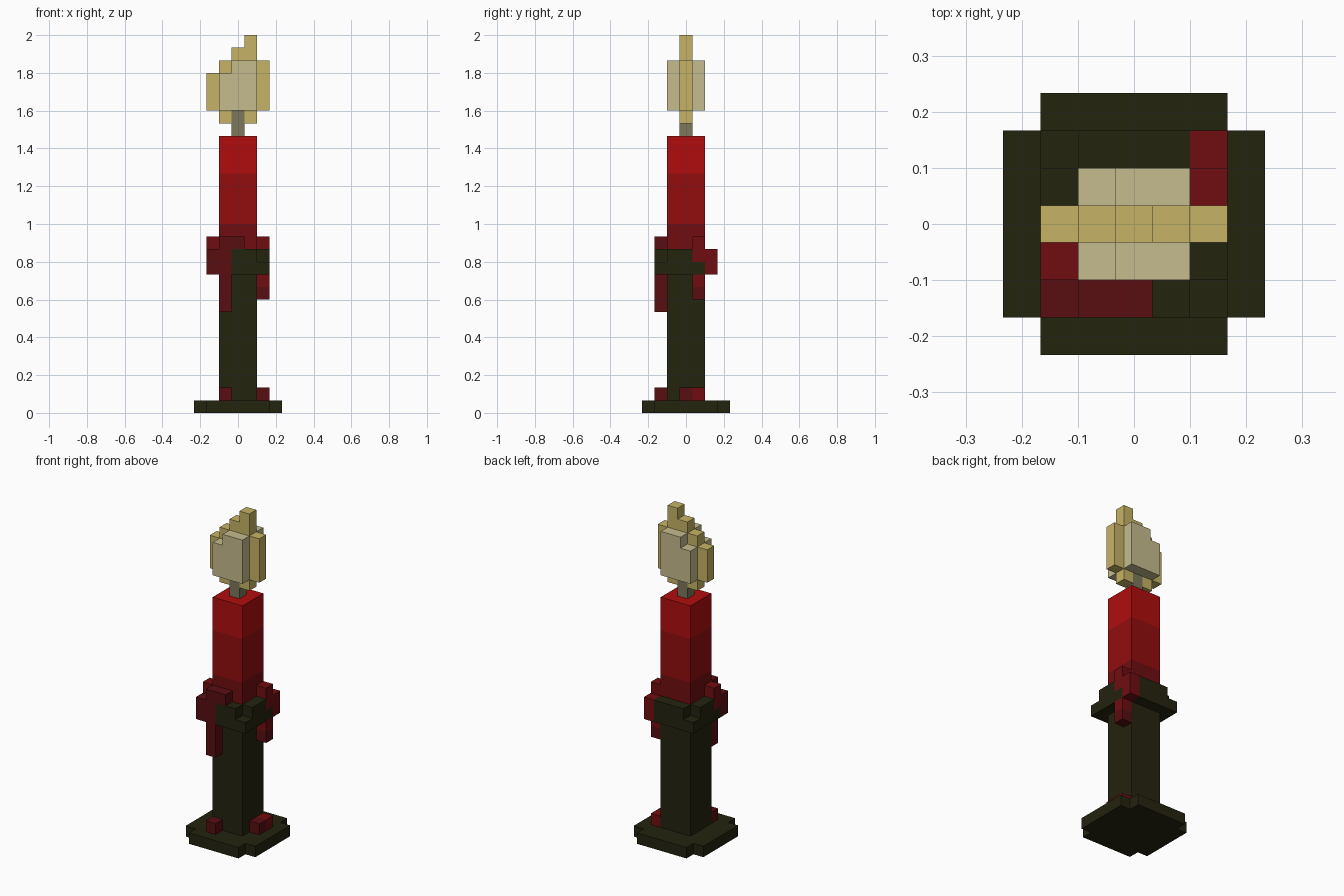
import bpy
import bmesh
from mathutils import Vector

UNIT = 2 / 30  # edge length of one cube cell

old_cube = bpy.data.objects.get("Cube")
if old_cube:
    bpy.data.objects.remove(old_cube, do_unlink=True)


def material(name, hex_colour):
    """Make a flat material from a display colour."""
    channels = [int(hex_colour[i:i + 2], 16) / 255 for i in (0, 2, 4)]
    linear = [c / 12.92 if c < 0.04 else ((c + 0.055) / 1.055) ** 2.4 for c in channels]
    mat = bpy.data.materials.new(name)
    mat.use_nodes = True
    mat.diffuse_color = (*linear, 1)
    shader = mat.node_tree.nodes["Principled BSDF"]
    shader.inputs["Base Color"].default_value = (*linear, 1)
    shader.inputs["Roughness"].default_value = 0.9
    return mat


def cells(*boxes):
    """Fill boxes given as (x range), (y range), (z range), ends included."""
    return {(x, y, z)
            for xs, ys, zs in boxes
            for x in range(xs[0], xs[1] + 1)
            for y in range(ys[0], ys[1] + 1)
            for z in range(zs[0], zs[1] + 1)}


def build(name, mat, filled):
    """Skin a set of cube cells, keeping only the outer faces."""
    bm = bmesh.new()
    for cell in filled:
        centre = Vector(cell) + Vector((0, 0, 0.5))
        for axis in range(3):
            for sign in (-1, 1):
                normal = Vector((0, 0, 0))
                normal[axis] = sign
                if tuple(int(a + b) for a, b in zip(cell, normal)) in filled:
                    continue
                u = Vector((0, 0, 0))
                u[(axis + 1) % 3] = 0.5
                v = normal.cross(u)
                middle = centre + normal / 2
                corners = (middle - u - v, middle + u - v, middle + u + v, middle - u + v)
                bm.faces.new([bm.verts.new(c * UNIT) for c in corners])
    bmesh.ops.remove_doubles(bm, verts=bm.verts, dist=UNIT / 100)
    mesh = bpy.data.meshes.new(name)
    bm.to_mesh(mesh)
    bm.free()
    mesh.materials.append(mat)
    obj = bpy.data.objects.new(name, mesh)
    bpy.context.collection.objects.link(obj)
    return obj


iron = material("dark iron", "24230f")
red_bright = material("bright red wax", "b00d0d")
red_mid = material("middle red wax", "920d0f")
red_deep = material("deep red wax", "700d10")
red_dark = material("dark red wax", "580d11")
wick_grey = material("wick grey", "7c775c")
flame_gold = material("flame gold", "c6b466")
flame_pale = material("flame pale", "c6bc8e")

CORE = (-1, 1)
WIDE = (-2, 2)
MID = (0, 0)
FRONT = (-2, -2)  # outermost row on the front or right side
EDGE = (2, 2)     # outermost row on the back or left side

# Wax that ran over the collar
front_wax = cells((FRONT, FRONT, (11, 12)),
                  ((-1, -1), FRONT, (8, 13)),
                  (MID, FRONT, (13, 13)))
side_wax = cells((FRONT, (-1, -1), (12, 13)),
                 (EDGE, (1, 1), (12, 13)),
                 (EDGE, EDGE, (11, 12)),
                 (EDGE, (1, 1), (10, 10)))
build("front_wax_drip", red_dark, front_wax)
build("side_wax_drips", red_deep, side_wax)
build("side_drip_tip", red_dark, cells((EDGE, (1, 1), (9, 9))))

# Holder: stepped base, square stem and collar
base = cells((WIDE, (-3, 3), MID), ((-3, 3), WIDE, MID))
stem = cells((CORE, CORE, (1, 12)))
collar = cells((WIDE, WIDE, (11, 11)), (WIDE, CORE, (12, 12)), (CORE, WIDE, (12, 12)))
build("candle_holder", iron, (base | stem | collar) - front_wax - side_wax)

# Wax drops on the base
build("front_base_drop", red_dark, cells(((-1, -1), FRONT, (1, 1))))
build("side_base_drop", red_dark, cells((EDGE, MID, (1, 1))))
build("side_base_drop_end", red_deep, cells((EDGE, (1, 1), (1, 1))))

# Candle in three bands of red
build("candle_lower", red_deep, cells((CORE, CORE, (13, 14))))
build("candle_middle", red_mid, cells((CORE, CORE, (15, 18))))
build("candle_upper", red_bright, cells((CORE, CORE, (19, 21))))

# Wick and flame
build("wick", wick_grey, cells((MID, MID, (22, 23))))
flame_spans = {-2: (24, 26), -1: (23, 27), 0: (24, 28), 1: (23, 29), 2: (24, 27)}
build("flame_outer", flame_gold,
      cells(*(((x, x), MID, span) for x, span in flame_spans.items())))
for side, y in (("front", -1), ("back", 1)):
    build("flame_core_" + side, flame_pale,
          cells(((-1, -1), (y, y), (24, 26)), ((0, 1), (y, y), (24, 27))))
